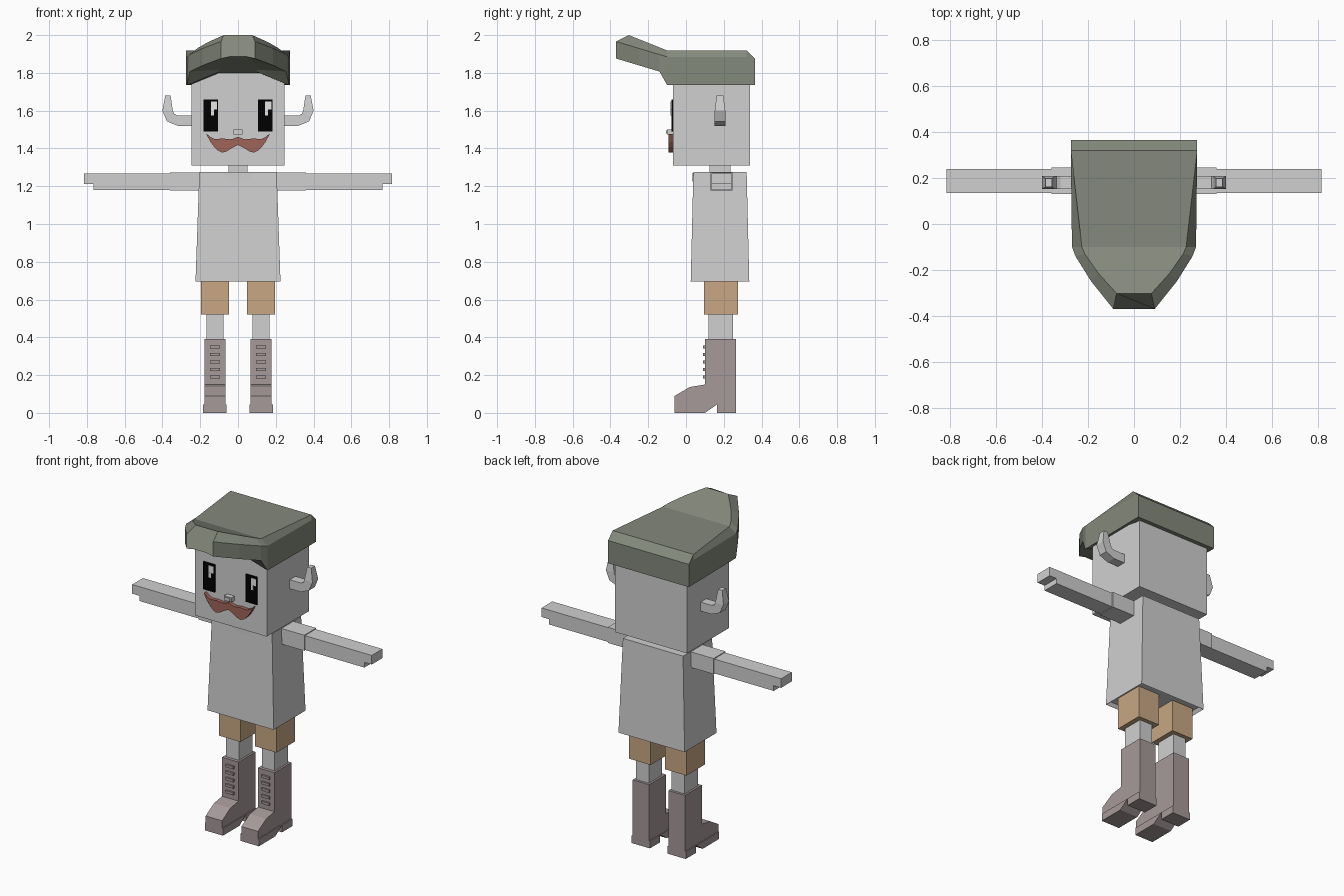
import bpy, bmesh
from math import sin, cos, pi
from mathutils import Vector

cube = bpy.data.objects.get("Cube")
if cube:
    bpy.data.objects.remove(cube, do_unlink=True)


def material(name, red, green, blue):
    mat = bpy.data.materials.new(name)
    mat.use_nodes = True
    colour = (red, green, blue, 1)
    mat.diffuse_color = colour
    shader = mat.node_tree.nodes["Principled BSDF"]
    shader.inputs["Base Color"].default_value = colour
    return mat


skin_grey = material("light grey", 0.63, 0.63, 0.63)
hair_green = material("grey green", 0.23, 0.25, 0.2)
shorts_tan = material("tan", 0.58, 0.39, 0.23)
boot_mauve = material("mauve brown", 0.38, 0.32, 0.32)
rust_red = material("rust red", 0.35, 0.13, 0.1)
eye_black = material("black", 0, 0, 0)
eye_white = material("white", 0.9, 0.9, 0.9)


def finish(name, bm, mat):
    """Turn a bmesh into an object with one flat colour."""
    bmesh.ops.recalc_face_normals(bm, faces=bm.faces)
    mesh = bpy.data.meshes.new(name)
    bm.to_mesh(mesh)
    bm.free()
    mesh.materials.append(mat)
    part = bpy.data.objects.new(name, mesh)
    bpy.context.scene.collection.objects.link(part)


def block(name, mat, centre, size, taper=1, recess=0):
    """Box with an optional narrower top and an optional hollow underside."""
    bm = bmesh.new()
    bmesh.ops.create_cube(bm, size=1)
    for vert in bm.verts:
        narrow = taper if vert.co.z > 0 else 1
        vert.co *= Vector(size)
        vert.co.xy *= narrow
        vert.co += Vector(centre)
    if recess:
        bm.normal_update()
        base = min(bm.faces, key=lambda face: face.normal.z)
        bmesh.ops.inset_region(bm, faces=[base], thickness=recess)
        for vert in base.verts:
            vert.co.z += recess
    finish(name, bm, mat)


def loft(name, mat, rings):
    """Skin a list of equal rings and cap both ends."""
    bm = bmesh.new()
    loops = [[bm.verts.new(point) for point in ring] for ring in rings]
    for near, far in zip(loops, loops[1:]):
        for i in range(len(near)):
            bm.faces.new((near[i - 1], near[i], far[i], far[i - 1]))
    bm.faces.new(loops[0])
    bm.faces.new(loops[-1])
    finish(name, bm, mat)


def front_plate(name, mat, outline, front, back):
    loft(name, mat, [[(x, y, z) for x, z in outline] for y in (front, back)])


def side_plate(name, mat, outline, middle, width):
    edges = (middle - width / 2, middle + width / 2)
    loft(name, mat, [[(x, y, z) for y, z in outline] for x in edges])


# Head, neck and shirt
body_y = 0.18
block("head", skin_grey, (0, 0.135, 1.56), (0.49, 0.41, 0.5))
block("neck", skin_grey, (0, body_y, 1.26), (0.1, 0.11, 0.12))
block("shirt", skin_grey, (0, body_y, 0.985), (0.45, 0.31, 0.58), taper=0.91, recess=0.02)

# Rounded neckline on the chest
neckline = []
for i in range(7):
    angle = pi * i / 6
    neckline.append((0.08 * cos(angle), 1.27 - 0.045 * sin(angle)))
front_plate("neckline", skin_grey, neckline, 0.034, 0.042)

# Hair: straight over the head, then narrowing and rising to the front tip
brow = -0.1
overhang = 0.27
rings = []
for y in (0.365, 0.32, brow, -0.14, -0.25, brow - overhang):
    forward = max(0, brow - y)
    width = 0.27 - 0.18 * (forward / overhang) ** 1.3
    rim = 1.885 + 0.3 * forward
    crown = rim + 0.034
    crown_width = width * 0.84
    bottom = rim - 0.09
    underside = bottom + 0.01
    if y > 0:
        width = crown_width = 0.275
        bottom = underside = rim - 0.15
    if y == brow:
        bottom = rim - 0.15
    if not rings:
        crown, rim = rim - 0.01, rim - 0.04
    half = [(crown_width, y + forward / 4, crown), (width, y, rim),
            (width, y, bottom), (min(0.1, width / 2), y, underside)]
    rings.append(half + [(-x, depth, z) for x, depth, z in reversed(half)])
loft("hair", hair_green, rings)

# Nose
nose_z = 1.487
block("nose", skin_grey, (0, -0.08, nose_z), (0.05, 0.04, 0.028))
block("nose_tip", skin_grey, (0, -0.1, nose_z), (0.034, 0.01, 0.018))

# Moustache: two drooping lobes with upturned tips
top_edge, low_edge = [], []
steps = 8
for i in range(-steps, steps + 1):
    t = abs(i) / steps
    lobe = sin(pi * t)
    middle = 1.44 - 0.025 * lobe + 0.035 * t ** 6
    thick = (0.022 + 0.016 * lobe ** 4) * (1 - 0.9 * t ** 6)
    x = 0.166 * i / steps
    top_edge.append((x, middle + thick))
    low_edge.append((x, middle - thick))
front_plate("moustache", rust_red, top_edge + low_edge[::-1], -0.093, -0.06)

# Boot landmarks from front to back, and the two outlines built on them
toe, instep, ankle, arch, heel = -0.06, 0.02, 0.1, 0.165, 0.265
welt, shin = 0.045, 0.39
boot_outline = [(toe, welt), (toe, welt * 2), (instep, 0.137), (ankle, 0.15),
                (ankle, shin), (heel, shin), (heel, welt)]
sole_outline = [(toe, 0), (toe, welt), (arch, welt), (ankle, 0)]

for name, side in (("left", 1), ("right", -1)):
    # Eye, with a stepped highlight toward the same side on both
    eye_x = side * 0.144
    block(name + "_eye", eye_black, (eye_x, -0.073, 1.575), (0.078, 0.009, 0.17))
    block(name + "_eye_highlight", eye_white, (eye_x + 0.017, -0.078, 1.627), (0.034, 0.006, 0.043))
    block(name + "_eye_glint", eye_white, (eye_x + 0.008, -0.078, 1.59), (0.016, 0.006, 0.03))

    # Ear: out from the head, round a bend, then up to a narrow tip
    bend_x, bend_z, inner, outer = 0.32, 1.6, 0.025, 0.08
    path = [(0.24, bend_z - outer, 0.24, bend_z - inner)]
    for angle in (0, pi / 4, pi / 2):
        out, down = sin(angle), cos(angle)
        path.append((bend_x + outer * out, bend_z - outer * down,
                     bend_x + inner * out, bend_z - inner * down))
    path.append((0.385, 1.68, 0.357, 1.68))
    rings = []
    for i, (low_x, low_z, high_x, high_z) in enumerate(path):
        depth = 0.018 if i == len(path) - 1 else 0.028
        front, back = body_y - depth, body_y + depth
        rings.append([(side * low_x, front, low_z), (side * low_x, back, low_z),
                      (side * high_x, back, high_z), (side * high_x, front, high_z)])
    loft(name + "_ear", skin_grey, rings)

    # Arm, short sleeve and notched hand
    arm_y = 0.188
    block(name + "_arm", skin_grey, (side * 0.48, arm_y, 1.224), (0.57, 0.104, 0.088))
    block(name + "_sleeve", skin_grey, (side * 0.275, arm_y, 1.225), (0.17, 0.116, 0.096))
    block(name + "_hand", skin_grey, (side * 0.785, arm_y, 1.24), (0.06, 0.104, 0.056))

    # Leg and shorts
    leg_x = side * 0.122
    block(name + "_shorts", shorts_tan, (leg_x, 0.185, 0.625), (0.147, body_y, 0.21))
    block(name + "_leg", skin_grey, (leg_x, 0.185, 0.45), (0.088, 0.13, 0.16))

    # Boot with wider sole and heel
    side_plate(name + "_boot", boot_mauve, boot_outline, leg_x, 0.112)
    side_plate(name + "_sole", boot_mauve, sole_outline, leg_x, 0.124)
    heel_y = (arch + heel) / 2
    block(name + "_heel", boot_mauve, (leg_x, heel_y, welt / 2), (0.124, heel - arch, welt))
    for i in range(5):
        block(f"{name}_lace_{i + 1}", boot_mauve, (leg_x, ankle - 0.005, 0.19 + i * 0.04),
              (0.054, 0.012, 0.016))
